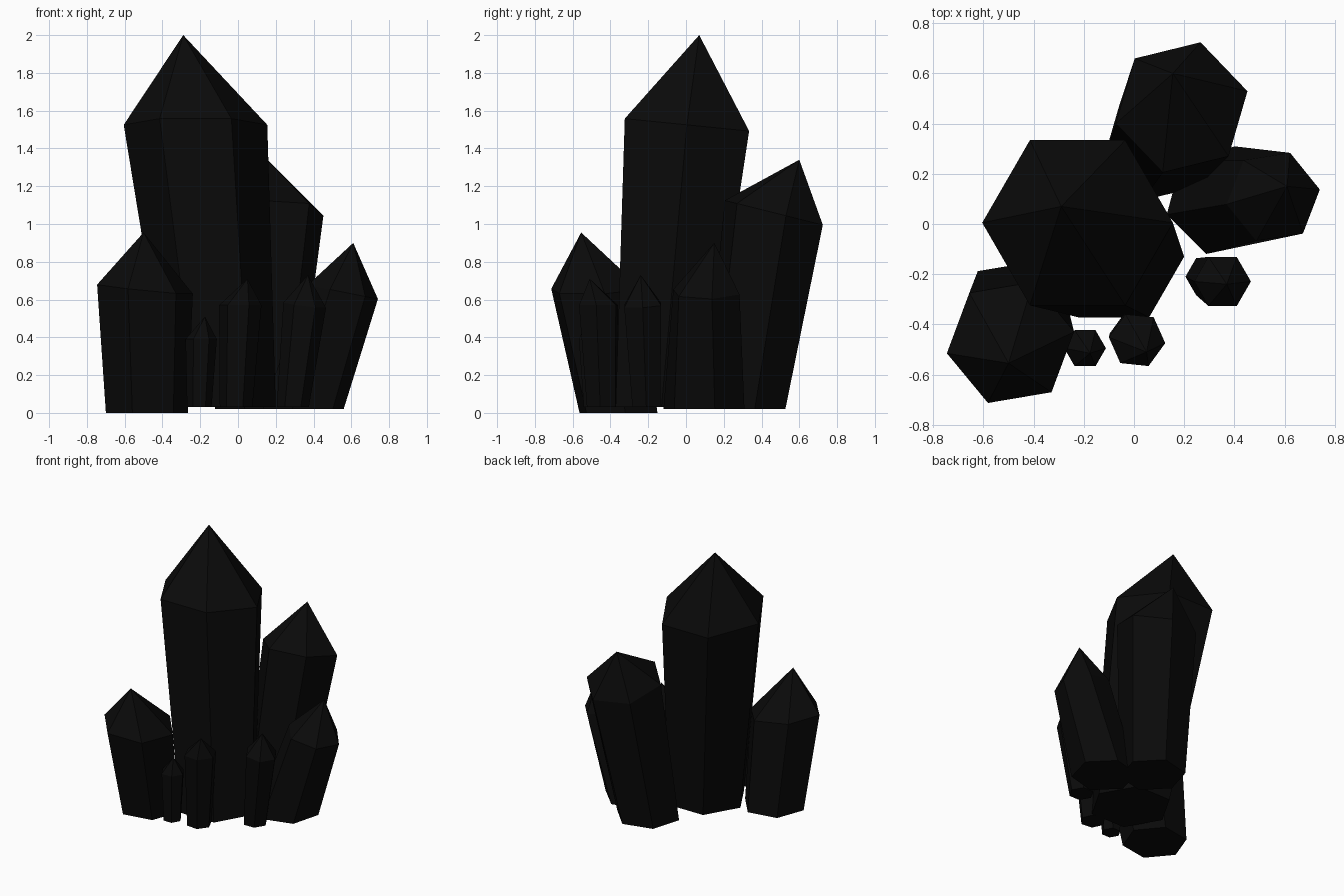
import bpy, bmesh
from math import cos, sin, radians, tau

if "Cube" in bpy.data.objects:
    bpy.data.objects.remove(bpy.data.objects["Cube"])


def crystal(name, base, base_r, shoulder, shoulder_r, tip, turn, twist=0, tilt=(0, 0)):
    """Six-sided prism flaring from a flat base to a tilted shoulder ring, closed by a point."""
    bm = bmesh.new()
    low, high = [], []
    for i in range(6):
        a = radians(turn) + i * tau / 6
        b = a + radians(twist)
        low.append(bm.verts.new((base[0] + base_r * cos(b), base[1] + base_r * sin(b), base[2])))
        dx, dy = shoulder_r * cos(a), shoulder_r * sin(a)
        high.append(bm.verts.new((shoulder[0] + dx, shoulder[1] + dy,
                                  shoulder[2] + tilt[0] * dx + tilt[1] * dy)))
    point = bm.verts.new(tip)
    bm.faces.new(low[::-1])
    for i in range(6):
        j = (i + 1) % 6
        bm.faces.new((low[i], low[j], high[j], high[i]))
        bm.faces.new((high[i], high[j], point))
    bmesh.ops.recalc_face_normals(bm, faces=bm.faces)
    mesh = bpy.data.meshes.new(name)
    bm.to_mesh(mesh)
    bm.free()
    mesh.materials.append(dark)
    obj = bpy.data.objects.new(name, mesh)
    bpy.context.collection.objects.link(obj)


# near-black mineral
dark = bpy.data.materials.new("dark_mineral")
dark.diffuse_color = (0.003, 0.003, 0.003, 1)
dark.use_nodes = True
dark.node_tree.nodes["Principled BSDF"].inputs["Base Color"].default_value = dark.diffuse_color

# large crystals
crystal("main_crystal", (-0.08, -0.13, 0.03), 0.28, (-0.225, 0.005, 1.525), 0.38,
        (-0.29, 0.07, 2.0), 0, tilt=(0, -0.1))
crystal("back_crystal", (0.097, 0.31, 0.02), 0.225, (0.19, 0.465, 1.06), 0.27,
        (0.155, 0.6, 1.34), 13.8, tilt=(0, -0.25))
crystal("front_left_crystal", (-0.4825, -0.3575, 0), 0.22, (-0.4925, -0.4725, 0.655), 0.257,
        (-0.5, -0.555, 0.955), 9.6, tilt=(-0.1, 0.03))
crystal("right_crystal", (0.345, 0.095, 0.02), 0.222, (0.555, 0.108, 0.64), 0.188,
        (0.61, 0.15, 0.9), 9, twist=6, tilt=(-0.2, 0))

# small crystals
crystal("small_right_crystal", (0.29, -0.21, 0.03), 0.085, (0.353, -0.229, 0.57), 0.113,
        (0.37, -0.24, 0.73), 0, tilt=(-0.12, 0.05))
crystal("small_middle_crystal", (-0.01, -0.445, 0.03), 0.087, (0.012, -0.463, 0.57), 0.113,
        (0.05, -0.51, 0.71), -6)
crystal("small_left_crystal", (-0.205, -0.485, 0.03), 0.065, (-0.195, -0.495, 0.39), 0.083,
        (-0.175, -0.515, 0.51), 0)
